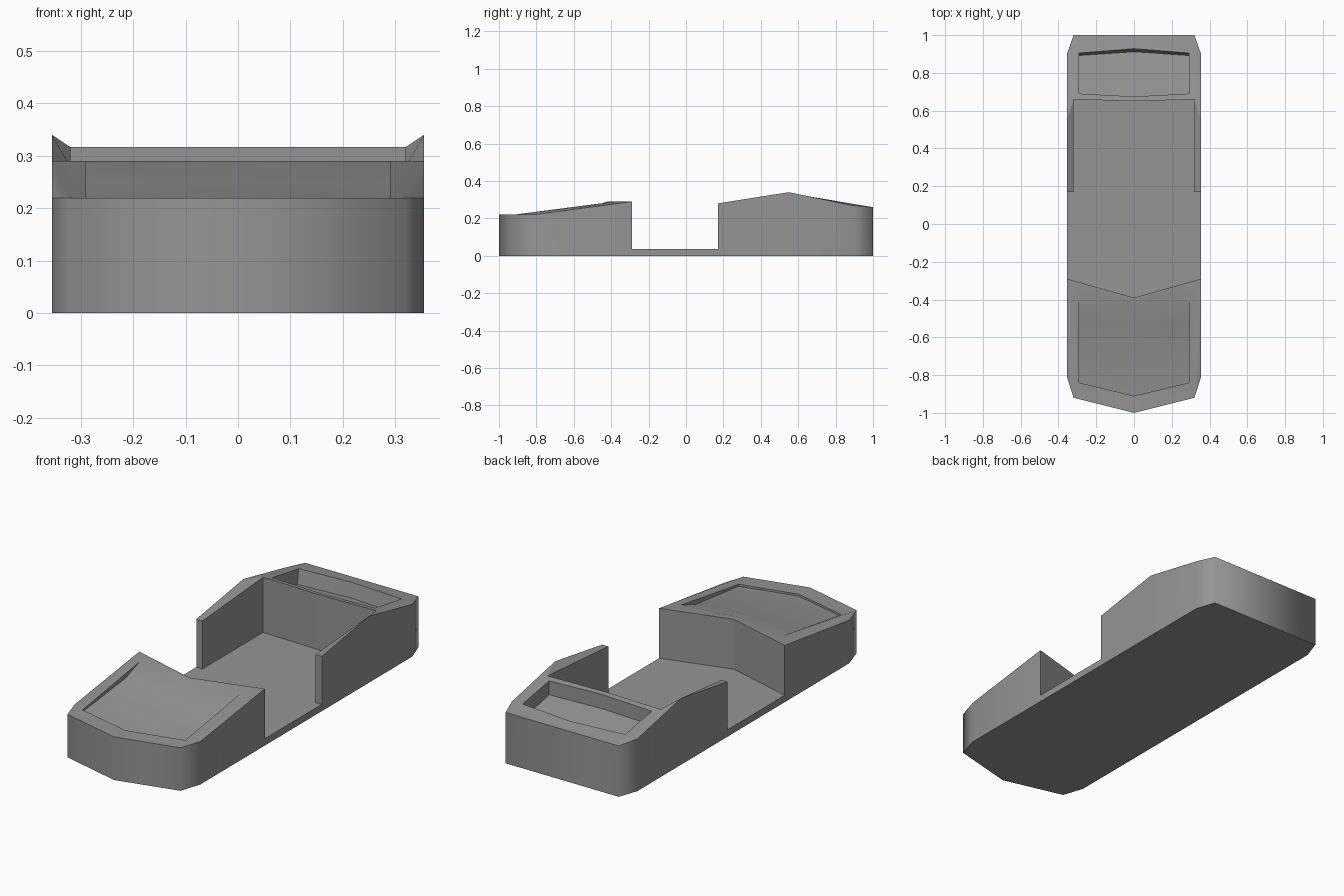
import bpy, bmesh, math

cube = bpy.data.objects.get("Cube")
if cube:
    bpy.data.objects.remove(cube)

grey = bpy.data.materials.new("hull_grey")
grey.use_nodes = True
colour = (0.3, 0.3, 0.3, 1)
grey.diffuse_color = colour
bsdf = next(n for n in grey.node_tree.nodes if n.type == "BSDF_PRINCIPLED")
bsdf.inputs["Base Color"].default_value = colour

HALF = 0.355    # half beam
INNER = 0.32    # inside of the side walls
POCKET = 0.29   # half width of the recesses


def build(name, points, outline, tops):
    """Mirrored solid: named points, walls dropped from an outline, top faces."""
    bm = bmesh.new()
    v = {k: bm.verts.new(p) for k, p in points.items()}
    low = [bm.verts.new((v[k].co.x, v[k].co.y, 0)) for k in outline]
    bm.faces.new(low)
    for i in range(len(outline) - 1):
        bm.faces.new((v[outline[i]], v[outline[i + 1]], low[i + 1], low[i]))
    for keys in tops:
        bm.faces.new([v[k] for k in keys.split()])
    bmesh.ops.mirror(bm, geom=bm.verts[:] + bm.edges[:] + bm.faces[:],
                     axis='X', merge_dist=0.0001)
    bmesh.ops.recalc_face_normals(bm, faces=bm.faces[:])
    for f in bm.faces:
        f.smooth = True
    # Hull corners at bow and stern stay soft, other creases are sharp
    for e in bm.edges:
        a, b = (w.co for w in e.verts)
        upright = (a.xy - b.xy).length < 0.001
        hull_corner = upright and min(a.z, b.z) < 0.01 and abs(a.y) > 0.7
        e.smooth = hull_corner or e.calc_face_angle(0) < math.radians(30)
    mesh = bpy.data.meshes.new(name)
    bm.to_mesh(mesh)
    bm.free()
    mesh.materials.append(grey)
    obj = bpy.data.objects.new(name, mesh)
    bpy.context.collection.objects.link(obj)
    return obj


# Bow block with a shallow scooped recess
build("bow_block", {
    "tip": (0, -1, 0.22), "cheek": (INNER, -0.92, 0.22),
    "side": (HALF, -0.81, 0.22), "heel": (HALF, -0.29, 0.29),
    "notch": (0, -0.39, 0.29),
    "in_tip": (0, -0.91, 0.22), "in_cheek": (POCKET, -0.84, 0.22),
    "in_heel": (POCKET, -0.38, 0.29), "in_notch": (0, -0.42, 0.29),
    "low_tip": (0, -0.91, 0.21), "low_cheek": (POCKET, -0.84, 0.21),
    "mid": (0, -0.55, 0.25), "mid_side": (POCKET, -0.49, 0.25),
}, ["tip", "cheek", "side", "heel", "notch"], [
    "tip cheek in_cheek in_tip", "cheek side heel",
    "cheek heel in_heel in_cheek", "heel notch in_notch in_heel",
    "in_tip in_cheek low_cheek low_tip",
    "in_cheek in_heel mid_side low_cheek",
    "low_tip low_cheek mid_side mid", "mid mid_side in_heel in_notch",
])

# Stern block with side walls and a deep recess
build("stern_block", {
    "front": (0, 0.65, 0.317), "corner": (INNER, 0.66, 0.317),
    "wall_in": (INNER, 0.17, 0.28), "wall_out": (HALF, 0.17, 0.28),
    "peak": (HALF, 0.55, 0.34), "quarter": (HALF, 0.9, 0.267),
    "rear": (INNER, 1, 0.26), "centre": (0, 1, 0.26),
    "a": (0, 0.675, 0.313), "b": (POCKET, 0.69, 0.311),
    "c": (POCKET, 0.905, 0.275), "d": (0, 0.928, 0.272),
    "a_low": (0, 0.675, 0.24), "b_low": (POCKET, 0.69, 0.24),
    "c_low": (POCKET, 0.892, 0.2), "d_low": (0, 0.912, 0.2),
}, ["front", "corner", "wall_in", "wall_out", "peak", "quarter", "rear", "centre"], [
    "wall_in wall_out peak corner", "corner peak quarter",
    "corner quarter rear", "front corner b a",
    "corner rear c b", "rear centre d c",
    "a b b_low a_low", "b c c_low b_low", "c d d_low c_low",
    "a_low b_low c_low d_low",
])

# Flat floor between the two blocks
FLOOR = 0.035
build("cargo_floor", {
    "bow": (0, -0.39, FLOOR), "bow_side": (HALF, -0.29, FLOOR),
    "wall_out": (HALF, 0.17, FLOOR), "wall_in": (INNER, 0.17, FLOOR),
    "stern_side": (INNER, 0.66, FLOOR), "stern": (0, 0.65, FLOOR),
}, ["bow", "bow_side", "wall_out", "wall_in", "stern_side", "stern"],
    ["bow bow_side wall_out wall_in stern_side stern"])
